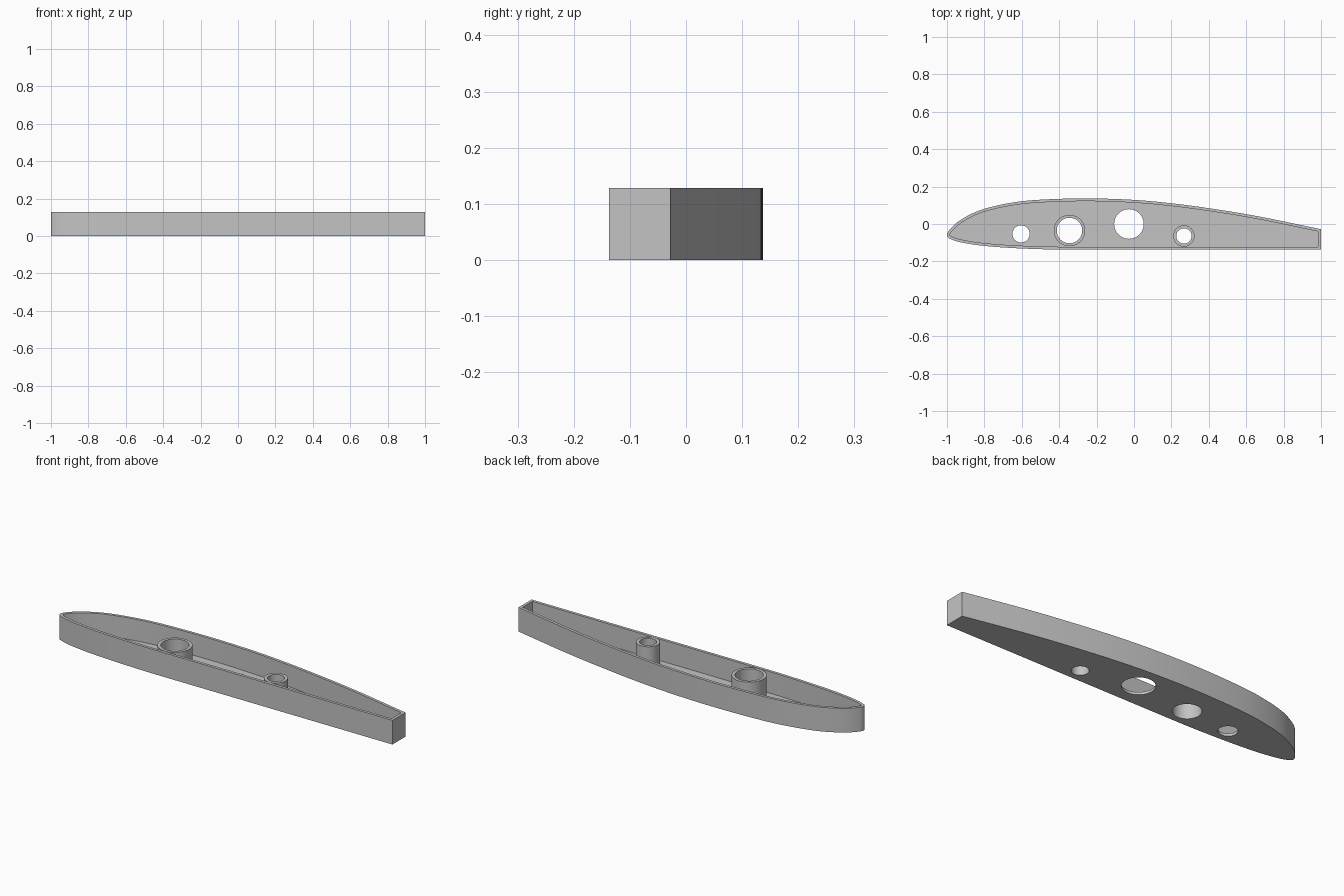
import bpy, bmesh, math
from mathutils import Vector
from mathutils.geometry import intersect_point_line

if "Cube" in bpy.data.objects:
    bpy.data.objects.remove(bpy.data.objects["Cube"])

HEIGHT, FLOOR, WALL = 0.128, 0.014, 0.015

# Wing section: sharp trailing corners, curve over the top, round nose, flat underside
KEYS = [(1, -0.028), (0.67, 0.04), (0.41, 0.083), (0.19, 0.112), (-0.02, 0.130),
        (-0.26, 0.137), (-0.5, 0.130), (-0.66, 0.113), (-0.82, 0.075), (-0.93, 0.020),
        (-0.985, -0.03), (-1, -0.06), (-0.985, -0.078), (-0.93, -0.097),
        (-0.82, -0.115), (-0.66, -0.128), (-0.45, -0.136), (-0.25, -0.137)]
TUBES = [(-0.345, -0.035, 0.084, 0.068), (0.267, -0.064, 0.057, 0.041)]  # x, y, outer, bore
HOLES = [(-0.604, -0.053, 0.046), (-0.027, 0.0, 0.079)]


def smooth_path(keys, steps=5):
    """Catmull-Rom path through the key points."""
    p = [Vector(k) for k in keys]
    p = [2 * p[0] - p[1]] + p + [2 * p[-1] - p[-2]]
    out = []
    for a, b, c, d in zip(p, p[1:], p[2:], p[3:]):
        for i in range(steps):
            t = i / steps
            out.append(0.5 * (2 * b + (c - a) * t + (2 * a - 5 * b + 4 * c - d) * t * t
                              + (3 * b - a - 3 * c + d) * t ** 3))
    return out + [p[-2]]


def edge_distance(q, points):
    best = 9.0
    for i, p in enumerate(points):
        t = intersect_point_line(q, points[i - 1], p)[1]
        best = min(best, (q - points[i - 1].lerp(p, min(max(t, 0), 1))).length)
    return best


def inset(points, dist):
    """Move a counter-clockwise outline inward, dropping points that fold over."""
    out = []
    for i, p in enumerate(points):
        e1 = (p - points[i - 1]).normalized()
        e2 = (points[(i + 1) % len(points)] - p).normalized()
        n1, n2 = Vector((-e1.y, e1.x)), Vector((-e2.y, e2.x))
        q = p + (n1 + n2) * dist / (1 + n1.dot(n2))
        if edge_distance(q, points) > 0.97 * dist:
            out.append(q)
    return out


def circle(x, y, r, n=48):
    return [Vector((x + r * math.cos(2 * math.pi * i / n),
                    y + r * math.sin(2 * math.pi * i / n))) for i in range(n)]


bm = bmesh.new()


def loop(points, z):
    """Closed ring of edges at height z."""
    vs = [bm.verts.new((p.x, p.y, z)) for p in points]
    return [bm.edges.new((vs[i - 1], vs[i])) for i in range(len(vs))]


def wall(points, z0, z1):
    """Upright band; returns its lower and upper edge rings."""
    low, high = loop(points, z0), loop(points, z1)
    for a, b in zip(low, high):
        bm.faces.new((a.verts[0], a.verts[1], b.verts[1], b.verts[0]))
    return low, high


def fill(rings, up):
    """Flat plate bounded by the first ring, with the others as holes."""
    bmesh.ops.triangle_fill(bm, edges=[e for r in rings for e in r],
                            use_beauty=True, normal=(0, 0, up))


# Outer skin and tray inside
outline = smooth_path(KEYS) + [Vector((1, -0.137))]
skin_low, skin_high = wall(outline, 0, HEIGHT)
tray_low, tray_high = wall(inset(outline, WALL), FLOOR, HEIGHT)
bottom, floor = [skin_low], [tray_low]
fill([skin_high, tray_high], 1)

# Spar tubes standing on the floor, bored right through
for x, y, outer, bore in TUBES:
    out_low, out_high = wall(circle(x, y, outer), FLOOR, HEIGHT)
    bore_low, bore_high = wall(circle(x, y, bore), 0, HEIGHT)
    fill([out_high, bore_high], 1)
    bottom.append(bore_low)
    floor.append(out_low)

# Lightening holes in the floor
for x, y, r in HOLES:
    low, high = wall(circle(x, y, r), 0, FLOOR)
    bottom.append(low)
    floor.append(high)

# Floor top and underside
fill(floor, 1)
fill(bottom, -1)
bmesh.ops.recalc_face_normals(bm, faces=bm.faces)

mesh = bpy.data.meshes.new("wing_rib")
bm.to_mesh(mesh)
bm.free()
rib = bpy.data.objects.new("wing_rib", mesh)
bpy.context.collection.objects.link(rib)

grey = bpy.data.materials.new("plain grey")
grey.diffuse_color = (0.55, 0.55, 0.55, 1)
grey.use_nodes = True
grey.node_tree.nodes["Principled BSDF"].inputs["Base Color"].default_value = grey.diffuse_color
mesh.materials.append(grey)

rib.select_set(True)
bpy.context.view_layer.objects.active = rib
bpy.ops.object.shade_smooth_by_angle(angle=math.radians(30))
